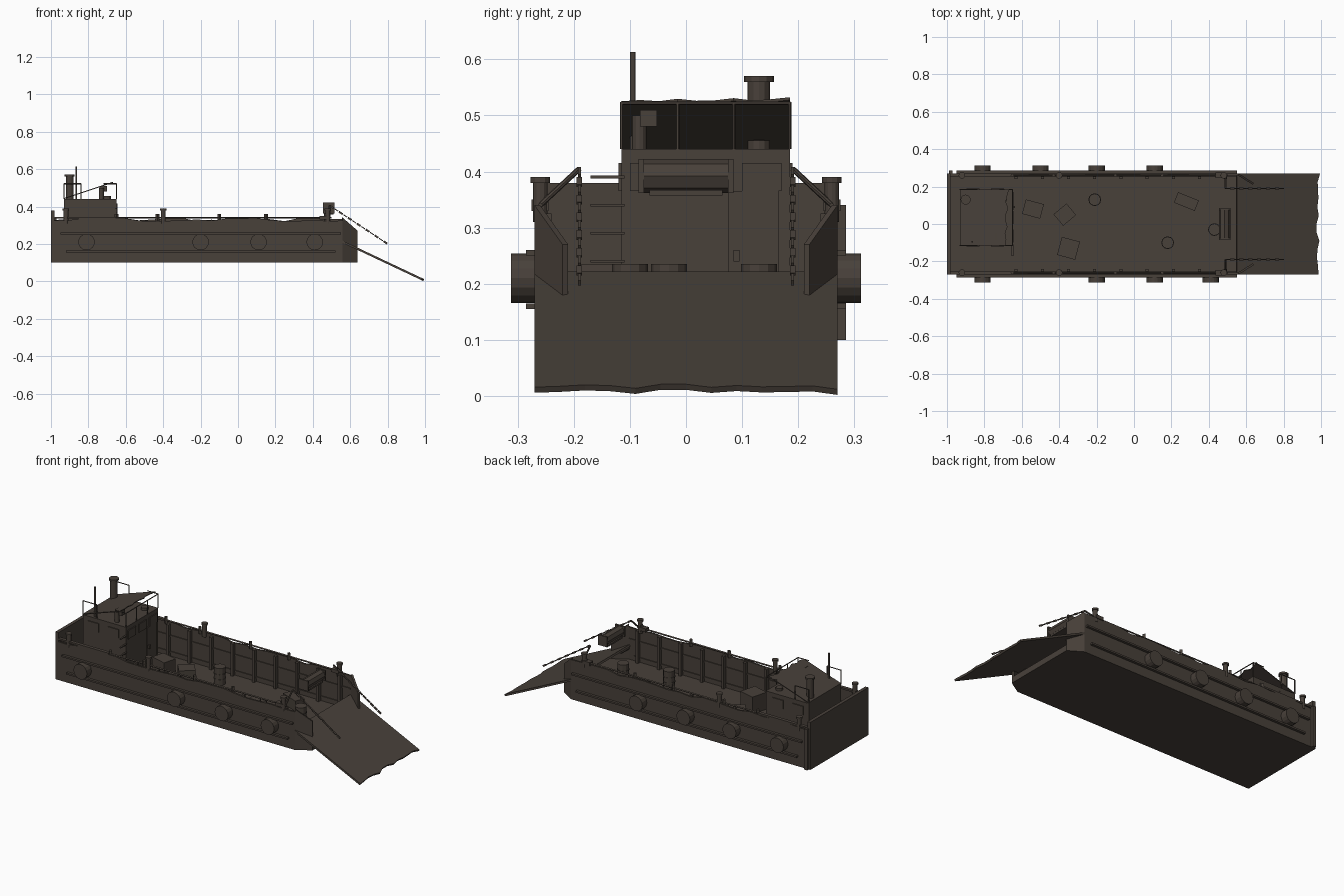
import bpy, bmesh, math, random
from mathutils import Vector, Matrix

if "Cube" in bpy.data.objects:
    bpy.data.objects.remove(bpy.data.objects["Cube"])
random.seed(4)

# Main levels and widths of the craft
KEEL, DECK, RIM = 0.1, 0.135, 0.34
STERN, SHOULDER, BOW = -1, 0.56, 0.64
BEAM, BOW_BEAM = 0.27, 0.22
THIN, WIRE = 0.01, 0.003

steel = bpy.data.materials.new("weathered_brown_steel")
steel.use_nodes = True
steel.diffuse_color = (0.065, 0.052, 0.042, 1)
shader = steel.node_tree.nodes["Principled BSDF"]
shader.inputs["Base Color"].default_value = steel.diffuse_color


def finish(name, bm):
    bmesh.ops.recalc_face_normals(bm, faces=bm.faces)
    mesh = bpy.data.meshes.new(name)
    bm.to_mesh(mesh)
    bm.free()
    mesh.materials.append(steel)
    obj = bpy.data.objects.new(name, mesh)
    bpy.context.collection.objects.link(obj)


def block(name, low, high, turn=0, axis='Z'):
    """Box between two corners, turned about its own centre."""
    low, high = Vector(low), Vector(high)
    bm = bmesh.new()
    place = Matrix.Translation((low + high) / 2) @ Matrix.Rotation(math.radians(turn), 4, axis)
    bmesh.ops.create_cube(bm, size=1, matrix=place @ Matrix.Diagonal((*(high - low), 1)))
    finish(name, bm)


def slab(name, centre, size, turn=0, axis='Z'):
    """Box given by its centre and size."""
    centre, half = Vector(centre), Vector(size) / 2
    block(name, centre - half, centre + half, turn, axis)


def rod(name, start, end, radius, sides=8):
    """Cylinder between two points."""
    start, end = Vector(start), Vector(end)
    span = end - start
    place = Matrix.Translation((start + end) / 2) @ span.to_track_quat('Z', 'Y').to_matrix().to_4x4()
    bm = bmesh.new()
    bmesh.ops.create_cone(bm, cap_ends=True, segments=sides, radius1=radius, radius2=radius,
                          depth=span.length, matrix=place)
    finish(name, bm)


def post(name, x, y, bottom, top, radius, sides=12):
    """Upright cylinder."""
    rod(name, (x, y, bottom), (x, y, top), radius, sides)


def capped_post(name, x, y, bottom, top, radius):
    """Upright cylinder with a wider lid."""
    post(name, x, y, bottom, top, radius)
    post(name + "_cap", x, y, top - THIN, top, radius * 1.35)


def prism(name, points, offset):
    """Flat outline pushed along an offset."""
    bm = bmesh.new()
    face = bm.faces.new([bm.verts.new(p) for p in points])
    new = bmesh.ops.extrude_face_region(bm, geom=[face])["geom"]
    bmesh.ops.translate(bm, vec=offset, verts=[v for v in new if isinstance(v, bmesh.types.BMVert)])
    finish(name, bm)


def ragged(start, end, count, depth):
    """Evenly spaced points with a random wobble: (position, wobble)."""
    return [(start + (end - start) * i / count, random.uniform(-depth, depth)) for i in range(count + 1)]


# Hull bottom with tapered bow, and the stern plate
plan = [(STERN, BEAM), (SHOULDER, BEAM), (BOW, BOW_BEAM)]
plan += [(x, -y) for x, y in reversed(plan)]
prism("hull_floor", [(x, y, KEEL) for x, y in plan], (0, 0, DECK - KEEL))
block("transom", (STERN, -BEAM, KEEL), (STERN + 2 * THIN, BEAM, 0.38))
block("stern_corner_plate", (STERN + THIN, BEAM, KEEL), (STERN + 3 * THIN, BEAM + 1.5 * THIN, RIM))

for side, label in ((-1, "right_"), (1, "left_")):
    edge = side * BEAM
    rail = edge - side * THIN
    chain_y = side * 0.19

    # Side wall with a battered upper edge
    top = [(x, RIM - THIN + wobble) for x, wobble in ragged(SHOULDER, STERN, 20, THIN)]
    wall = [(STERN, KEEL), (SHOULDER, KEEL)] + top
    prism(label + "side_wall", [(x, edge, z) for x, z in wall], (0, -side * THIN, 0))

    # Angled bow cheek
    tip = side * BOW_BEAM
    cheek = [(SHOULDER, edge, KEEL), (BOW, tip, KEEL), (BOW, tip, BEAM), (SHOULDER, edge, RIM)]
    prism(label + "bow_cheek", cheek, (-THIN / 2, -side * THIN, 0))

    # Gunwale rail, its posts and the stern coaming
    rod(label + "gunwale_rail", (-0.65, rail, RIM), (0.5, rail, RIM), THIN / 2, 4)
    for x in (-0.65, -0.43, -0.1, 0.15, 0.47):
        post(label + "rail_post", x, rail, RIM - 2 * THIN, RIM + 2 * THIN, THIN, 4)
    slab(label + "stern_coaming", (-0.82, rail, RIM), (0.33, 2 * THIN, THIN))

    # Rubbing strakes
    for name, z, reach in (("upper_strake", 0.255, 0.75), ("lower_strake", 0.16, 0.72)):
        slab(label + name, (-0.2, edge, z), (2 * reach, 3 * THIN, THIN))

    # Inner wall ribs
    for i in range(9):
        x = -0.63 + i * 0.14
        slab(label + "wall_rib", (x, edge - 2 * side * THIN, 0.23), (1.6 * THIN, 2 * THIN, 0.19))

    # Round fenders
    for x in (-0.81, -0.2, 0.11, 0.41 if side < 0 else -0.5):
        rod(label + "fender", (x, edge, 0.21), (x, edge + side * 0.042, 0.21), 0.044, 16)

    # Mooring bollards and bow chock
    for x in (-0.92, -0.4, 0.48):
        capped_post(label + "bollard", x, rail, RIM - 3 * THIN, 0.39, 0.013)
    slab(label + "bow_chock", (0.46, rail, RIM), (5 * THIN, 3 * THIN, 2 * THIN))

    # Ramp chain of alternating links, with its bracket and the ramp hinge
    start, end = Vector((0.49, chain_y, 0.405)), Vector((0.8, chain_y, 0.2))
    links = 13
    for i in range(links):
        wide, tall = (THIN, THIN / 2) if i % 2 else (THIN / 2, THIN)
        slab(label + "chain_link", start.lerp(end, (i + 0.5) / links), (0.024, wide, tall), 33, 'Y')
    rod(label + "chain_bracket", start, (start.x, rail, RIM), THIN / 2)
    rod(label + "ramp_hinge", (SHOULDER, chain_y, 0.2), (SHOULDER, rail, 0.2), THIN)

# Lowered bow ramp with a torn lip
RAMP_START, RAMP_TOP, RAMP_SLOPE = 0.55, 0.222, 0.472
lip = [(0.985 + wobble, y) for y, wobble in ragged(-BEAM, BEAM, 12, THIN)]
ramp = [(RAMP_START, BEAM), (RAMP_START, -BEAM)] + lip
prism("bow_ramp", [(x, y, RAMP_TOP - (x - RAMP_START) * RAMP_SLOPE) for x, y in ramp],
      (-THIN / 2, 0, -THIN))

# Bow winch
winch = Vector((0.485, 0, 0.392))
reach = Vector((0, 0.08, 0))
rod("winch_drum", winch - reach, winch + reach, 3 * THIN)
for end in (winch - reach, winch + reach):
    slab("winch_end_plate", end, (6 * THIN, THIN, 6 * THIN))
slab("winch_bed", winch - Vector((0, 0, 3 * THIN)), (5 * THIN, 0.13, THIN))

# Wheelhouse, with openings as thin plates
BACK, FRONT, NEAR, FAR, ROOF = -0.93, -0.65, -0.115, 0.185, 0.44
MIDDLE = (NEAR + FAR) / 2
block("wheelhouse", (BACK, NEAR, DECK), (FRONT, FAR, ROOF))
slab("wheelhouse_door", (FRONT, 0.12, 0.25), (THIN, 0.09, 0.23))
slab("door_handle", (FRONT + THIN, 0.09, 0.25), (THIN, THIN, 2 * THIN))
for offset in (-0.1, 0, 0.1):
    slab("front_window", (FRONT, MIDDLE + offset, 0.39), (THIN, 0.07, 0.05))
for y in (NEAR, FAR):
    for x in (-0.86, -0.73):
        slab("side_window", (x, y, 0.39), (0.07, THIN, 0.05))

# Ladder rungs on the wheelhouse corner
for i in range(4):
    slab("ladder_rung", (FRONT, NEAR - 0.025, 0.24 + i * 0.05), (THIN, 0.06, THIN / 2))

# Roof railings
RAIL_TOP = 0.522
for i in range(4):
    post("front_stanchion", FRONT, NEAR + (FAR - NEAR) * i / 3, ROOF, RAIL_TOP, WIRE, 6)
rod("front_roof_rail", (FRONT, NEAR, RAIL_TOP), (FRONT, FAR, RAIL_TOP), WIRE, 6)
for y in (NEAR, FAR):
    for name, start, end in (("rear", BACK, BACK + 0.09), ("front", FRONT - 0.07, FRONT)):
        rod(name + "_side_rail", (start, y, RAIL_TOP), (end, y, RAIL_TOP), WIRE, 6)
    for x in (BACK, BACK + 0.09):
        post("side_stanchion", x, y, ROOF, RAIL_TOP, WIRE, 6)

# Sloping canopy with a ragged front edge
canopy = [(BACK, FAR), (BACK, NEAR)]
canopy += [(FRONT - 3 * THIN + wobble, y) for y, wobble in ragged(NEAR, FAR, 9, 1.5 * THIN)]
prism("canopy", [(x, y, ROOF + (x - BACK) / 3) for x, y in canopy], (0, 0, THIN / 2))

# Funnel, mast, vent and lamp on the roof
capped_post("funnel", -0.9, 0.13, ROOF, 0.57, 2 * THIN)
post("mast", -0.865, -0.095, ROOF, 0.613, THIN / 2)
post("roof_vent", -0.73, -0.083, ROOF, 0.5, 0.013)
slab("vent_mouth", (-0.72, -0.067, 0.495), (4 * THIN, 3 * THIN, 3 * THIN))
post("roof_lamp", -0.7, 0.13, ROOF, ROOF + 1.5 * THIN, 2 * THIN)

# Crates and drums on the deck
for x, y, width, depth, turn in ((-0.54, 0.08, 0.1, 0.08, -15), (-0.37, 0.05, 0.09, 0.08, 40),
                                 (-0.35, -0.13, 0.1, 0.1, -15), (0.28, 0.12, 0.12, 0.06, -22)):
    slab("cargo_crate", (x, y, DECK + depth / 2), (width, depth, depth), turn)
for x, y in ((-0.21, 0.13), (0.18, -0.1), (0.43, -0.03)):
    post("oil_drum", x, y, DECK, DECK + 0.1, 0.032)
    for hoop in (DECK + 3 * THIN, DECK + 6 * THIN):
        post("drum_hoop", x, y, hoop, hoop + THIN / 2, 0.034)
